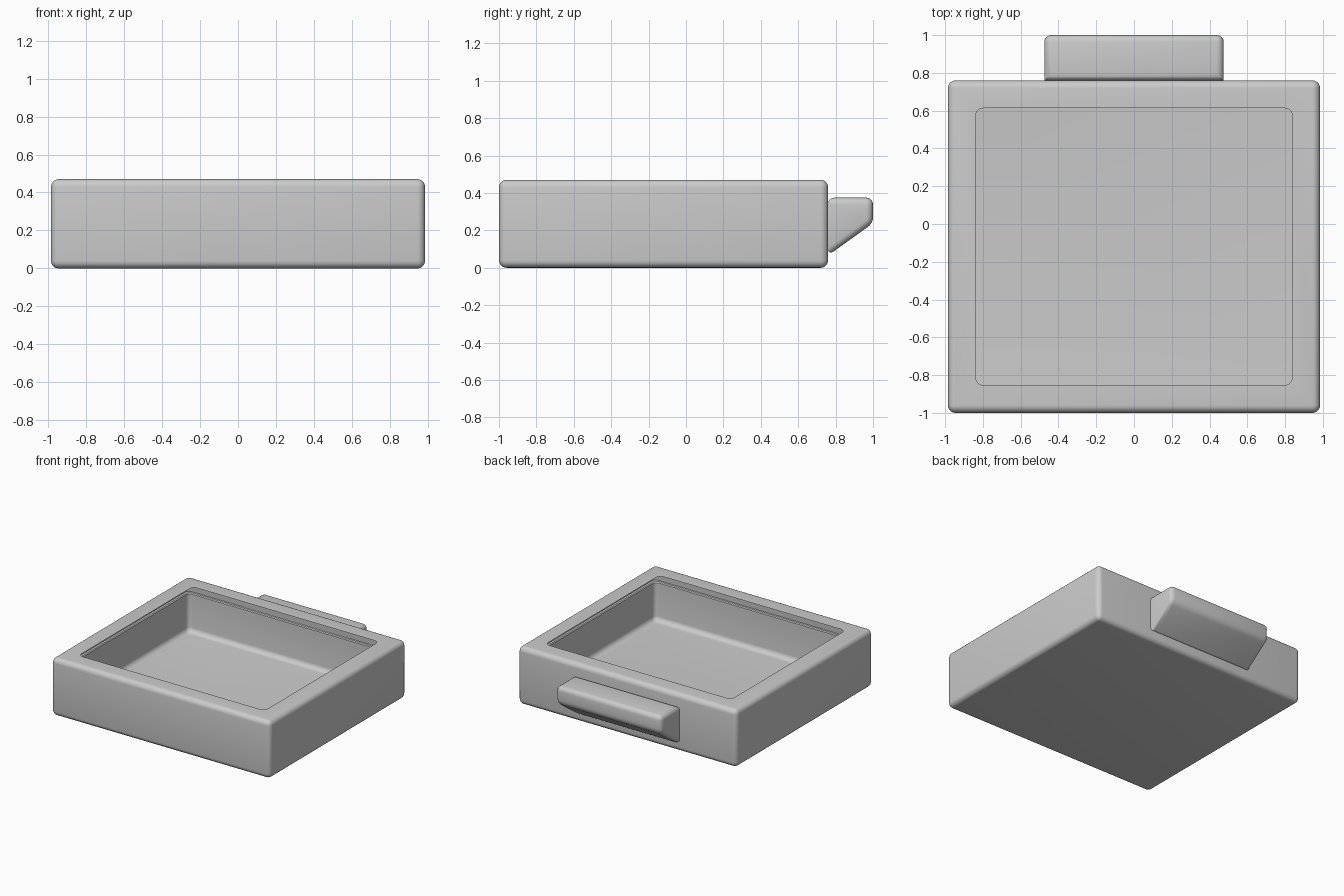
import bpy, bmesh
from math import sin, cos, pi, radians

cube = bpy.data.objects.get("Cube")
if cube:
    bpy.data.objects.remove(cube, do_unlink=True)

grey = bpy.data.materials.new("plain_grey")
grey.use_nodes = True
colour = (0.6, 0.6, 0.6, 1)
grey.diffuse_color = colour
grey.node_tree.nodes["Principled BSDF"].inputs["Base Color"].default_value = colour

HALF_X, HALF_Y, MID_Y, TOP = 0.985, 0.88, -0.12, 0.47
R = 0.04       # edge rounding
STEPS = 5      # segments per rounded edge


def finish(bm, name):
    mesh = bpy.data.meshes.new(name)
    bm.to_mesh(mesh)
    bm.free()
    obj = bpy.data.objects.new(name, mesh)
    bpy.context.collection.objects.link(obj)
    mesh.materials.append(grey)
    bpy.ops.object.select_all(action='DESELECT')
    obj.select_set(True)
    bpy.context.view_layer.objects.active = obj
    bpy.ops.object.shade_smooth_by_angle(angle=radians(35))


def arc(cx, cz, start, end):
    angles = [start + (end - start) * i / STEPS for i in range(STEPS + 1)]
    return [(cx + R * cos(a), cz + R * sin(a)) for a in angles]


def ring(bm, inset, z, radius):
    """Rounded rectangle of vertices, inset from the outer wall."""
    verts = []
    for k, (sx, sy) in enumerate([(1, 1), (-1, 1), (-1, -1), (1, -1)]):
        cx = sx * (HALF_X - inset - radius)
        cy = MID_Y + sy * (HALF_Y - inset - radius)
        for i in range(STEPS + 1):
            a = (k + i / STEPS) * pi / 2
            verts.append(bm.verts.new((cx + radius * cos(a), cy + radius * sin(a), z)))
    return verts


def shell(name, profile, cap_first):
    """Skin a list of (inset, z, corner radius) rings and cap one end."""
    bm = bmesh.new()
    rings = [ring(bm, *p) for p in profile]
    for a, b in zip(rings, rings[1:]):
        n = len(a)
        for i in range(n):
            j = (i + 1) % n
            bm.faces.new((a[i], a[j], b[j], b[i]))
    bm.faces.new(rings[0][::-1] if cap_first else rings[-1])
    bmesh.ops.remove_doubles(bm, verts=bm.verts, dist=0.0005)
    finish(bm, name)


# Outer casing: base, rounded walls and thin overhanging top rim
casing = arc(R, R, 1.5 * pi, pi) + arc(R, TOP - R, pi, pi / 2)
shell("casing", [(d, z, max(R - d, 0)) for d, z in casing] + [(0.147, TOP, 0.04)], True)

# Inner liner: narrow ledge below the rim, thin wall, rounded floor
WALL = 0.025
liner = [(0.002, 0.345), (WALL - 0.006, 0.345), (WALL, 0.338)]
liner += arc(WALL + R, 0.028 + R, pi, 1.5 * pi)
shell("liner", [(d, z, 0.035) for d, z in liner], False)

# Wedge grip on the back wall, rounded except where its sides meet the wall
BACK = 0.758
profile = [(BACK, 0.375), (1.0, 0.375), (1.0, 0.238), (BACK, 0.065)]
bm = bmesh.new()
sides = [[bm.verts.new((x, y, z)) for y, z in profile] for x in (-0.475, 0.475)]
for s in sides:
    bm.faces.new(s)
for i in range(4):
    j = (i + 1) % 4
    bm.faces.new((sides[0][i], sides[0][j], sides[1][j], sides[1][i]))
bmesh.ops.recalc_face_normals(bm, faces=bm.faces)
joined = {bm.edges.get((s[0], s[3])) for s in sides}
bmesh.ops.bevel(bm, geom=[e for e in bm.edges if e not in joined], offset=0.036,
                segments=4, profile=0.5, affect='EDGES', clamp_overlap=True)
finish(bm, "back_grip")
